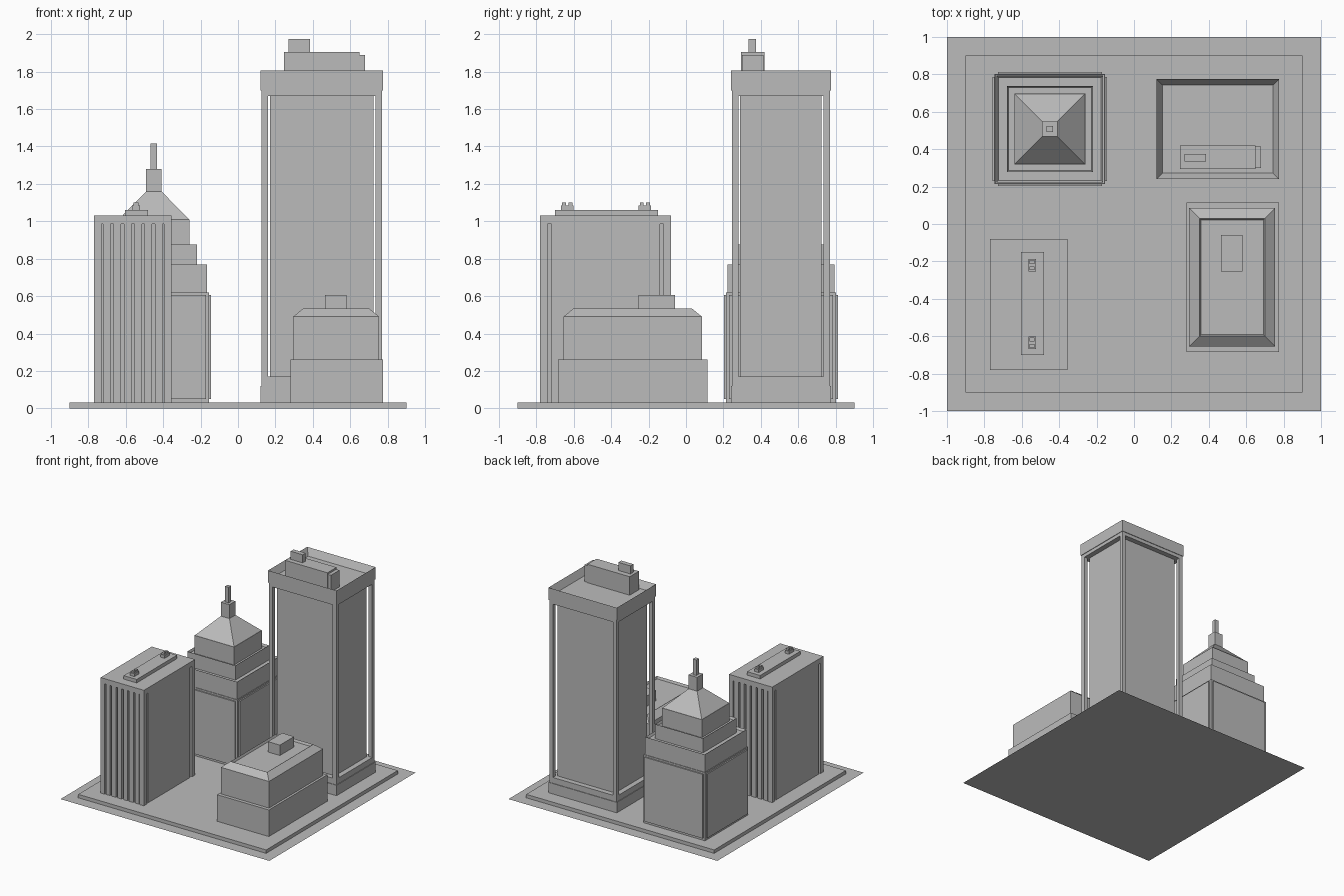
import bpy, bmesh

if "Cube" in bpy.data.objects:
    bpy.data.objects.remove(bpy.data.objects["Cube"])

GREY = (0.5, 0.5, 0.5, 1)
mat = bpy.data.materials.new("concrete_grey")
mat.use_nodes = True
mat.diffuse_color = GREY
mat.node_tree.nodes["Principled BSDF"].inputs["Base Color"].default_value = GREY


def finish(name, bm):
    bmesh.ops.recalc_face_normals(bm, faces=bm.faces)
    mesh = bpy.data.meshes.new(name)
    bm.to_mesh(mesh)
    bm.free()
    mesh.materials.append(mat)
    obj = bpy.data.objects.new(name, mesh)
    bpy.context.collection.objects.link(obj)
    return obj


def box(name, x0, x1, y0, y1, z0, z1, taper=0, rim=0, sink=0):
    """Box with optional tapered top and a sunken roof behind a rim."""
    bm = bmesh.new()
    bmesh.ops.create_cube(bm, size=1)
    for v in bm.verts:
        top = v.co.z > 0
        t = taper if top else 0
        v.co = (x1 - t if v.co.x > 0 else x0 + t,
                y1 - t if v.co.y > 0 else y0 + t,
                z1 if top else z0)
    if rim:
        bm.normal_update()
        roof = max(bm.faces, key=lambda f: f.calc_center_median().z)
        bmesh.ops.inset_region(bm, faces=[roof], thickness=rim)
        for v in roof.verts:
            v.co.z -= sink
    return finish(name, bm)


def square(name, half, z0, z1, **kw):
    return box(name, CX - half, CX + half, CY - half, CY + half, z0, z1, **kw)


def framed(name, x0, x1, y0, y1, z0, z1, post, depth):
    """Recessed core with four corner posts."""
    box(name + "_core", x0 + depth, x1 - depth, y0 + depth, y1 - depth, z0, z1)
    for side, px in (("right", x0), ("left", x1 - post)):
        for end, py in (("front", y0), ("back", y1 - post)):
            box(f"{name}_{end}_{side}_post", px, px + post, py, py + post, z0, z1)


# Ground sheet and raised plaza
bm = bmesh.new()
bmesh.ops.create_grid(bm, x_segments=1, y_segments=1, size=1)
finish("ground_sheet", bm)
box("plaza", -0.9, 0.9, -0.9, 0.9, 0, 0.03)

# Tall tower: framed shaft, rails, base and crown bands
framed("tower", 0.125, 0.77, 0.245, 0.77, 0.17, 1.67, 0.035, 0.045)
box("tower_lower_rail", 0.125, 0.77, 0.245, 0.77, 0.12, 0.17)
box("tower_upper_rail", 0.125, 0.77, 0.245, 0.77, 1.67, 1.70)
box("tower_base", 0.12, 0.775, 0.24, 0.775, 0.03, 0.12)
box("tower_crown", 0.12, 0.775, 0.24, 0.775, 1.70, 1.805, rim=0.045, sink=0.06)
box("tower_plant_room", 0.245, 0.65, 0.295, 0.42, 1.74, 1.905)
box("tower_plant_annex", 0.65, 0.68, 0.30, 0.415, 1.74, 1.89)
box("tower_roof_unit", 0.27, 0.385, 0.335, 0.375, 1.90, 1.975)

# Stepped tower with pyramid roof and spire
CX, CY = -0.45, 0.508
square("stepped_base", 0.295, 0.03, 0.62, rim=0.005, sink=0.003)
for name, dx, dy in (("front", 0, -1), ("back", 0, 1), ("right", -1, 0), ("left", 1, 0)):
    cx, cy = CX + dx * 0.297, CY + dy * 0.297
    hx, hy = (0.009, 0.278) if dx else (0.278, 0.009)
    box(f"stepped_{name}_panel", cx - hx, cx + hx, cy - hy, cy + hy, 0.05, 0.605)
square("stepped_tier_two", 0.285, 0.615, 0.77, rim=0.015, sink=0.02)
square("stepped_tier_three", 0.23, 0.74, 0.875, rim=0.012, sink=0.02)
square("stepped_tier_four", 0.19, 0.84, 1.01)
square("pyramid_roof", 0.188, 1.01, 1.16, taper=0.147)
square("spire_base", 0.041, 1.16, 1.28)
square("spire", 0.017, 1.28, 1.415)

# Low stepped building with chamfered roof
box("low_base", 0.28, 0.775, -0.685, 0.115, 0.03, 0.26)
box("low_upper", 0.295, 0.755, -0.655, 0.085, 0.26, 0.49)
box("low_roof", 0.295, 0.755, -0.655, 0.085, 0.49, 0.535, taper=0.055,
    rim=0.012, sink=0.02)
box("low_roof_unit", 0.465, 0.58, -0.255, -0.06, 0.51, 0.605)

# Ribbed slab block: core, side walls, ribs and roof plate
X0, X1, Y0, Y1 = -0.77, -0.355, -0.78, -0.08
framed("slab", X0, X1, Y0, Y1, 0.03, 0.99, 0.04, 0.03)
box("slab_side_walls", X0 + 0.005, X1 - 0.005, Y0 + 0.06, Y1 - 0.06, 0.03, 0.985)
RIBS = 6
pitch = (X1 - X0 - 0.08) / RIBS
for i in range(RIBS):
    rx = X0 + 0.04 + pitch * (i + 0.5)
    for end, y in (("front", Y0), ("back", Y1 - 0.04)):
        box(f"slab_{end}_rib_{i + 1}", rx - pitch * 0.36, rx + pitch * 0.36,
            y + 0.003, y + 0.037, 0.03, 0.985)
box("slab_roof", X0, X1, Y0, Y1, 0.985, 1.03)
box("slab_roof_deck", -0.605, -0.48, -0.70, -0.15, 1.03, 1.06)
for n, y in (("front", -0.635), ("back", -0.22)):
    box(f"slab_{n}_vent", -0.565, -0.525, y - 0.033, y + 0.033, 1.06, 1.085)
    for k, s in (("near", -1), ("far", 1)):
        c = y + s * 0.017
        box(f"slab_{n}_{k}_fan", -0.558, -0.532, c - 0.01, c + 0.01, 1.085, 1.1)
